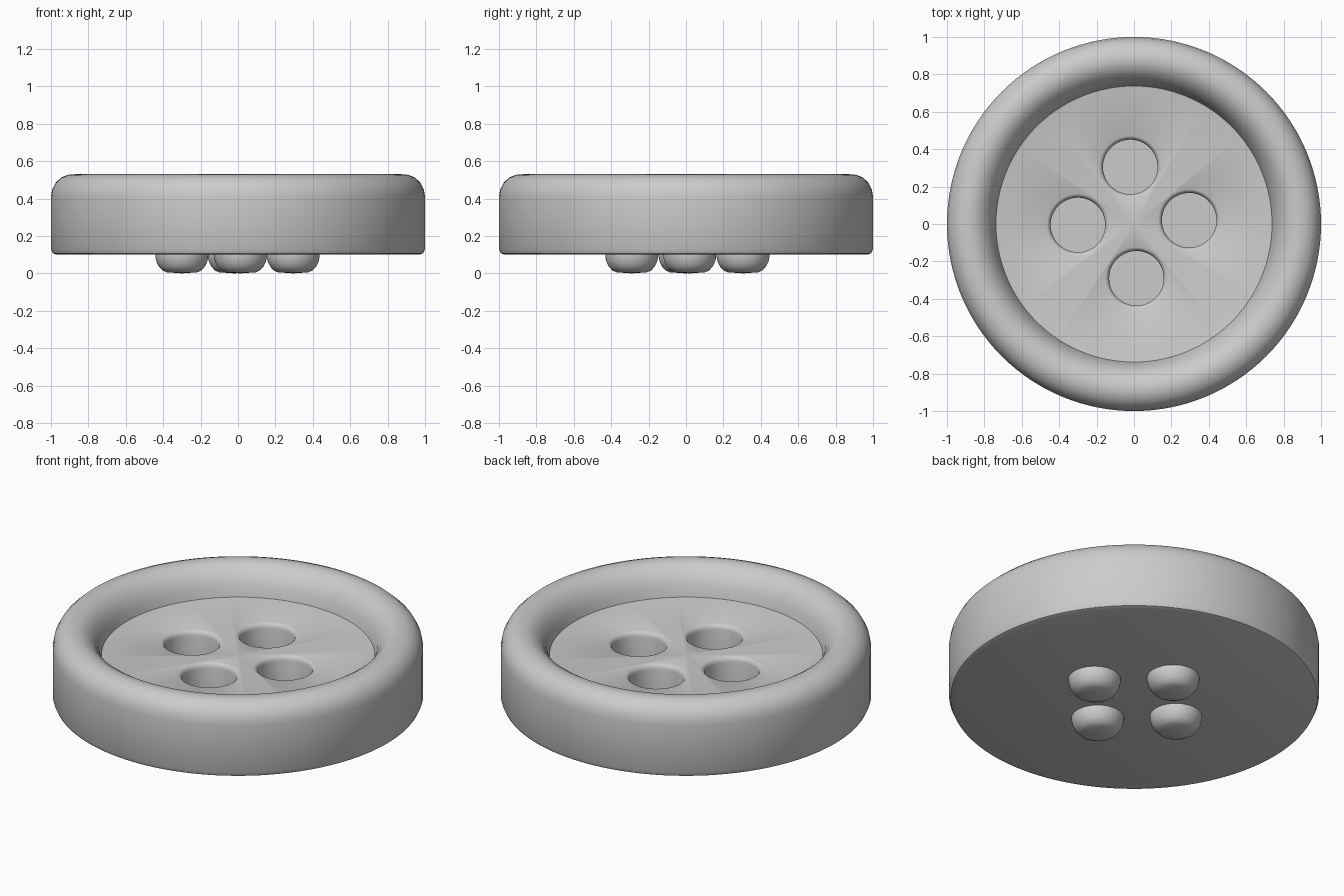
import bpy, bmesh, math

if "Cube" in bpy.data.objects:
    bpy.data.objects.remove(bpy.data.objects["Cube"])

def lathe(name, profile, loc=(0, 0, 0), steps=96):
    """Revolve an (r, z) profile about z; points at r=0 become poles."""
    bm = bmesh.new()
    rings = []
    for r, z in profile:
        if r == 0:
            rings.append([bm.verts.new((0, 0, z))])
        else:
            rings.append([bm.verts.new((r * math.cos(2 * math.pi * i / steps),
                                        r * math.sin(2 * math.pi * i / steps), z))
                          for i in range(steps)])
    for a, b in zip(rings, rings[1:]):
        for i in range(steps):
            j = (i + 1) % steps
            if len(a) == 1:
                bm.faces.new((a[0], b[i], b[j]))
            elif len(b) == 1:
                bm.faces.new((a[i], a[j], b[0]))
            else:
                bm.faces.new((a[i], a[j], b[j], b[i]))
    bmesh.ops.recalc_face_normals(bm, faces=bm.faces)
    mesh = bpy.data.meshes.new(name)
    bm.to_mesh(mesh)
    bm.free()
    ob = bpy.data.objects.new(name, mesh)
    ob.location = loc
    bpy.context.collection.objects.link(ob)
    return ob

def smooth(ob, angle=35):
    bpy.ops.object.select_all(action='DESELECT')
    ob.select_set(True)
    bpy.context.view_layer.objects.active = ob
    bpy.ops.object.shade_smooth_by_angle(angle=math.radians(angle))

# Button body: flat base, rounded rim, recessed floor
body = lathe("button_body", [
    (0, 0.10), (0.97, 0.10), (0.99, 0.107), (1.0, 0.13), (1.0, 0.41),
    (0.993, 0.45), (0.975, 0.485), (0.945, 0.513), (0.91, 0.527), (0.875, 0.53),
    (0.84, 0.522), (0.805, 0.50), (0.775, 0.465), (0.752, 0.42), (0.738, 0.366),
    (0.725, 0.363), (0, 0.363)], steps=128)

holes = [(-0.02, 0.305), (-0.30, -0.005), (0.295, 0.02), (0.013, -0.29)]
for n, (x, y) in enumerate(holes):
    # Blind thread hole with a softened lip
    cutter = lathe(f"hole_cutter_{n + 1}", [
        (0, 0.11), (0.146, 0.11), (0.146, 0.335), (0.15, 0.35), (0.158, 0.359),
        (0.17, 0.365), (0.17, 0.45), (0, 0.45)], (x, y, 0), 48)
    mod = body.modifiers.new(f"hole_{n + 1}", 'BOOLEAN')
    mod.operation = 'DIFFERENCE'
    mod.solver = 'EXACT'
    mod.object = cutter
    bpy.context.view_layer.objects.active = body
    bpy.ops.object.modifier_apply(modifier=mod.name)
    bpy.data.objects.remove(cutter)

    # Rounded knob beneath the hole
    knob = lathe(f"underside_knob_{n + 1}", [
        (0, 0.105), (0.142, 0.105), (0.141, 0.085), (0.135, 0.06), (0.122, 0.035),
        (0.104, 0.016), (0.082, 0.006), (0, 0.0)], (x, y, 0), 48)
    smooth(knob)

smooth(body)
